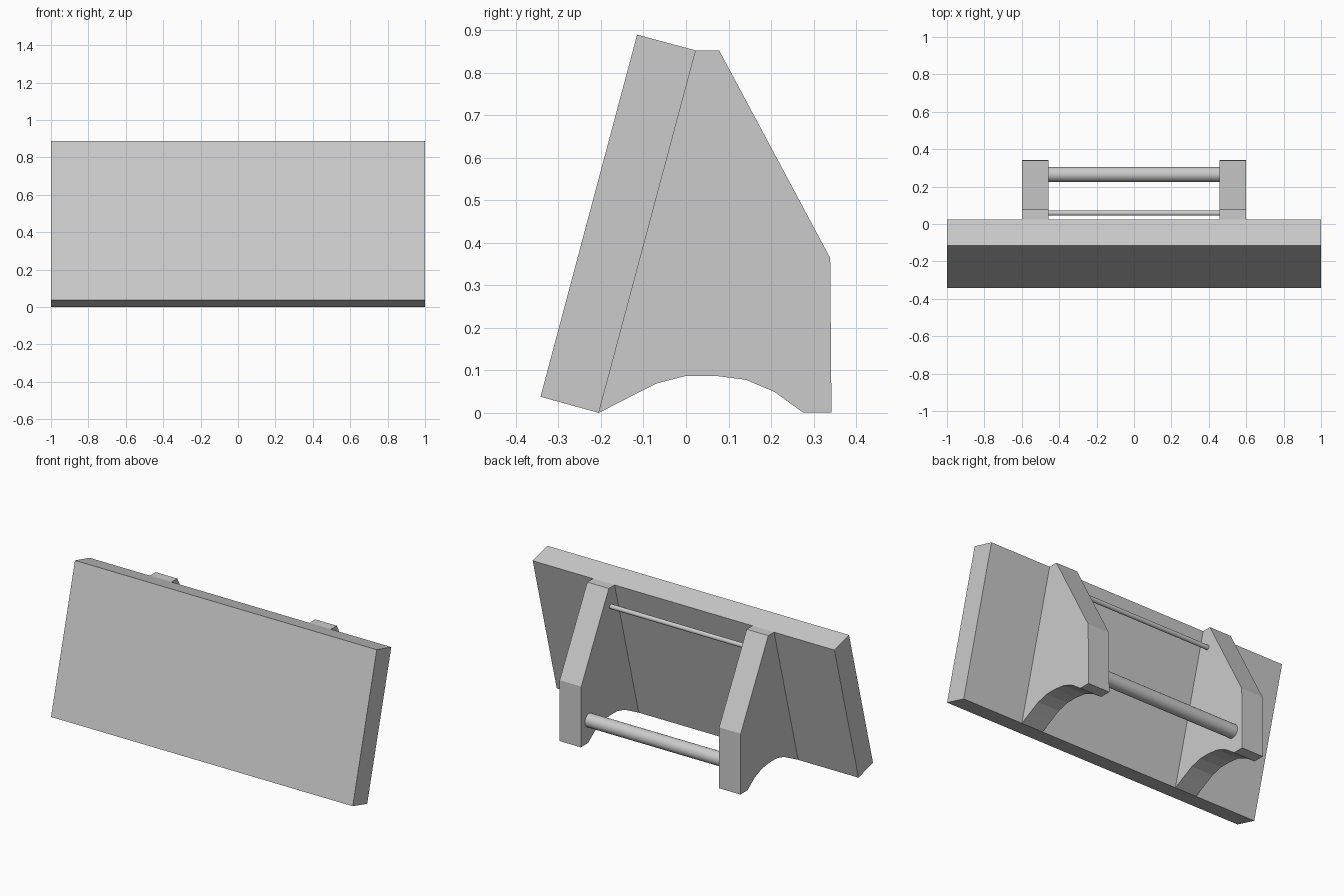
import bpy, bmesh, math

if "Cube" in bpy.data.objects:
    bpy.data.objects.remove(bpy.data.objects["Cube"])

def extrude_profile(name, pts, x0, x1):
    """Extrude a (y, z) profile along x."""
    bm = bmesh.new()
    face = bm.faces.new([bm.verts.new((x0, y, z)) for y, z in pts])
    res = bmesh.ops.extrude_face_region(bm, geom=[face])
    verts = [v for v in res["geom"] if isinstance(v, bmesh.types.BMVert)]
    bmesh.ops.translate(bm, verts=verts, vec=(x1 - x0, 0, 0))
    bmesh.ops.recalc_face_normals(bm, faces=bm.faces)
    mesh = bpy.data.meshes.new(name)
    bm.to_mesh(mesh)
    bm.free()
    obj = bpy.data.objects.new(name, mesh)
    bpy.context.collection.objects.link(obj)
    return obj

def rod(name, y, z, radius, length):
    bpy.ops.mesh.primitive_cylinder_add(vertices=32, radius=radius, depth=length,
                                        location=(0, y, z), rotation=(0, math.pi / 2, 0))
    bpy.context.object.name = name
    bpy.ops.object.shade_smooth_by_angle(angle=math.radians(30))

# Leaning front slab
extrude_profile("leaning_panel",
                [(-0.342, 0.038), (-0.205, 0), (0.023, 0.852), (-0.115, 0.889)], -1, 1)

# Rear supports with arched undersides, mirrored left and right
support = [(-0.205, 0), (-0.135, 0.036), (-0.07, 0.069), (0, 0.087), (0.07, 0.087),
           (0.14, 0.078), (0.207, 0.05), (0.275, 0.001), (0.342, 0.001),
           (0.339, 0.364), (0.078, 0.852), (0.023, 0.852)]
for side, s in (("right", 1), ("left", -1)):
    extrude_profile(side + "_support", support, 0.457 * s, 0.6 * s)

# Cross rods between the supports
rod("lower_rod", 0.265, 0.135, 0.04, 0.92)
rod("upper_rod", 0.058, 0.737, 0.0135, 0.92)
